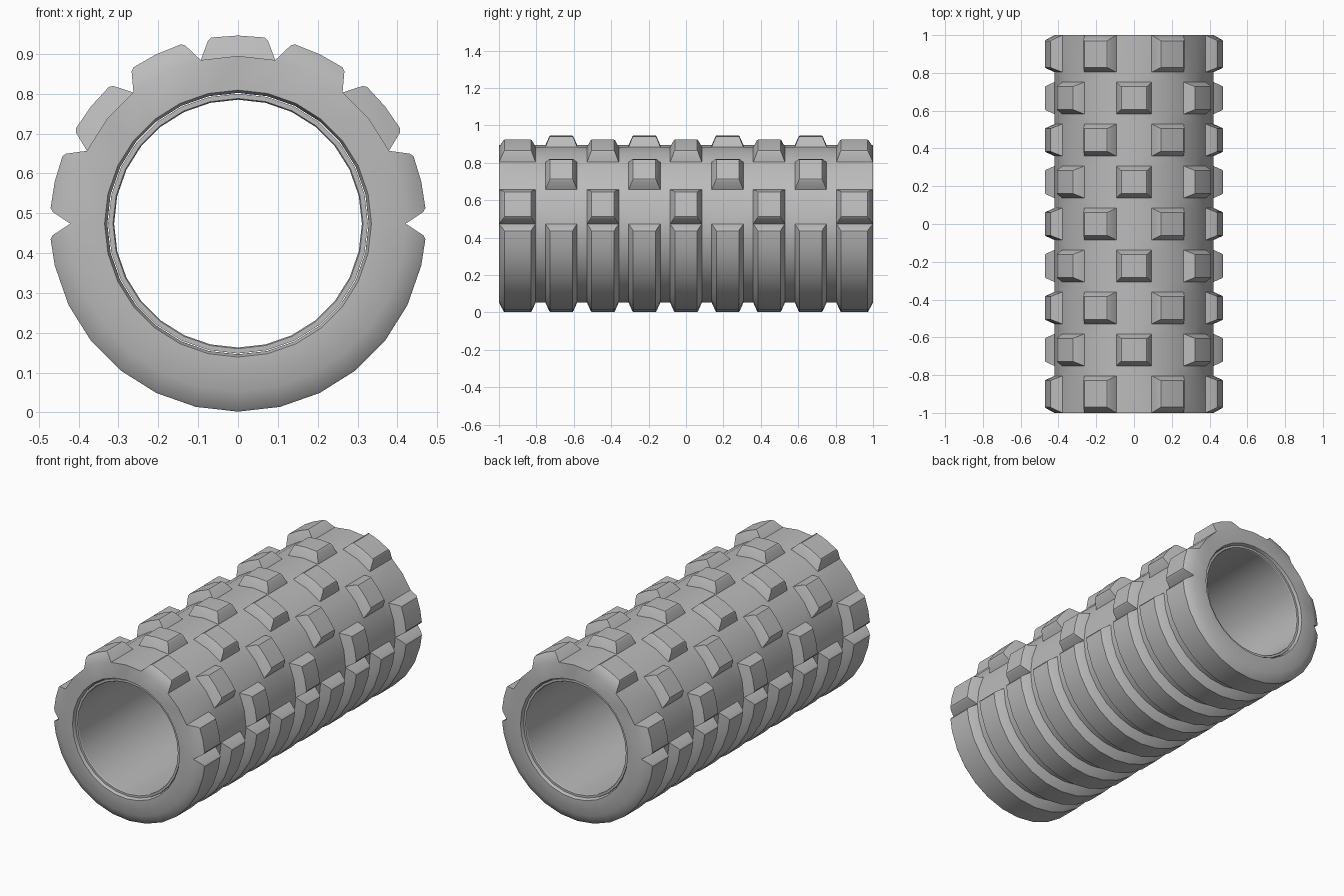
import bpy, bmesh, math

if "Cube" in bpy.data.objects:
    bpy.data.objects.remove(bpy.data.objects["Cube"], do_unlink=True)

SEGMENTS = 28
STEP = 2 * math.pi / SEGMENTS
CENTRE_Z = 0.474
BASE_R = 0.421
ROWS = 9
PITCH = 2 / ROWS
HALF_ROW = 0.085

grey = bpy.data.materials.new("foam grey")
grey.use_nodes = True
grey.diffuse_color = (0.5, 0.5, 0.5, 1)
grey.node_tree.nodes["Principled BSDF"].inputs["Base Color"].default_value = (0.5, 0.5, 0.5, 1)


def point(bm, r, seg, y):
    """Vertex on the cylinder; seg counts segments up from the +x side."""
    a = seg * STEP
    return bm.verts.new((r * math.cos(a), y, CENTRE_Z + r * math.sin(a)))


def strip(bm, lower, upper):
    """Quads between two equal rows of vertices."""
    for i in range(len(lower) - 1):
        bm.faces.new((lower[i], lower[i + 1], upper[i + 1], upper[i]))


def lathe(bm, profile):
    """Revolve (radius, y) points around the roller axis."""
    rings = [[point(bm, r, s, y) for s in range(SEGMENTS)] for r, y in profile]
    for a, b in zip(rings, rings[1:]):
        strip(bm, a + a[:1], b + b[:1])


def raised_block(bm, first, count, y0, y1):
    """Tread block with sloped sides and a softened top edge."""
    slope0 = 0.03 if y0 == -1 else 0.025
    slope1 = 0.03 if y1 == 1 else 0.025
    previous = None
    for r, inset, run in ((BASE_R, 0, 0), (0.466, 0.28, 0.8), (0.472, 0.37, 1.0)):
        segs = [first + inset] + [first + i for i in range(1, count)] + [first + count - inset]
        near = [point(bm, r, s, y0 + slope0 * run) for s in segs]
        far = [point(bm, r, s, y1 - slope1 * run) for s in segs]
        loop = near + far[::-1]
        loop.append(loop[0])
        if previous:
            strip(bm, previous, loop)
        previous = loop
    strip(bm, near, far)


def finish(bm, name):
    bmesh.ops.remove_doubles(bm, verts=bm.verts, dist=0.0005)
    bmesh.ops.recalc_face_normals(bm, faces=bm.faces)
    mesh = bpy.data.meshes.new(name)
    bm.to_mesh(mesh)
    bm.free()
    mesh.materials.append(grey)
    obj = bpy.data.objects.new(name, mesh)
    bpy.context.collection.objects.link(obj)
    bpy.ops.object.select_all(action="DESELECT")
    obj.select_set(True)
    bpy.context.view_layer.objects.active = obj
    bpy.ops.object.shade_smooth_by_angle(angle=math.radians(30))
    return obj


# Foam sleeve: end faces and bore
foam = bmesh.new()
lathe(foam, [(BASE_R, -1), (0.335, -1), (0.328, -0.985),
             (0.328, 0.985), (0.335, 1), (BASE_R, 1)])

# Rows of staggered blocks above, continuous ribs below
previous_end = None
for row in range(ROWS):
    middle = -1 + PITCH * (row + 0.5)
    y0 = -1 if row == 0 else middle - HALF_ROW
    y1 = 1 if row == ROWS - 1 else middle + HALF_ROW
    if previous_end is not None:
        lathe(foam, [(BASE_R, previous_end), (BASE_R, y0)])
    previous_end = y1
    raised_block(foam, SEGMENTS // 2, SEGMENTS // 2, y0, y1)
    for cell in range(SEGMENTS // 4):
        first = cell * 2
        if (cell + row) % 2 == 0:
            raised_block(foam, first, 2, y0, y1)
        else:
            segs = range(first, first + 3)
            strip(foam, [point(foam, BASE_R, s, y0) for s in segs],
                  [point(foam, BASE_R, s, y1) for s in segs])
finish(foam, "foam_sleeve")

# Thin rigid tube lining the bore
tube = bmesh.new()
lathe(tube, [(0.326, -0.985), (0.314, -0.985), (0.311, -0.98),
             (0.311, 0.98), (0.314, 0.985), (0.326, 0.985), (0.326, -0.985)])
finish(tube, "inner_tube")
